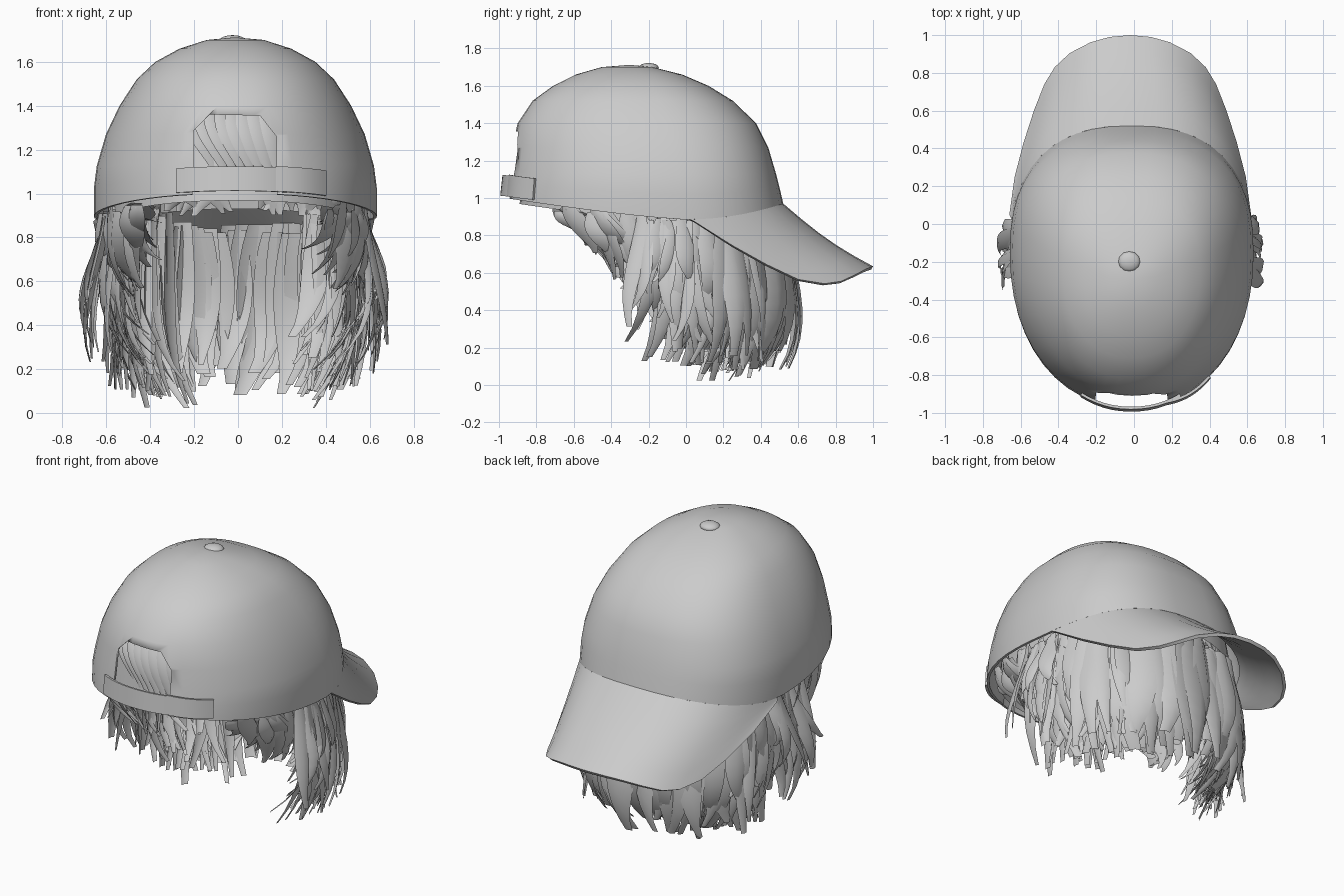
import bpy, bmesh, math, random
from mathutils import Vector

if "Cube" in bpy.data.objects:
    bpy.data.objects.remove(bpy.data.objects["Cube"])
random.seed(4)
R = random.uniform


def material(name, value):
    m = bpy.data.materials.new(name)
    m.use_nodes = True
    col = (value, value, value, 1)
    m.diffuse_color = col
    m.node_tree.nodes["Principled BSDF"].inputs["Base Color"].default_value = col
    return m


GREY = material("plain grey", 0.6)


def finish(name, bm, angle=50, thick=0.0):
    me = bpy.data.meshes.new(name)
    bm.to_mesh(me)
    bm.free()
    ob = bpy.data.objects.new(name, me)
    bpy.context.collection.objects.link(ob)
    me.materials.append(GREY)
    bpy.ops.object.select_all(action='DESELECT')
    bpy.context.view_layer.objects.active = ob
    ob.select_set(True)
    if thick:
        mod = ob.modifiers.new("thickness", 'SOLIDIFY')
        mod.thickness, mod.offset = thick, -1
        bpy.ops.object.modifier_apply(modifier=mod.name)
    bpy.ops.object.shade_smooth_by_angle(angle=math.radians(angle))
    return ob


def grid(bm, rows, closed=False):
    vs = [[bm.verts.new(p) for p in r] for r in rows]
    for a, b in zip(vs, vs[1:]):
        n = len(a)
        for i in range(n if closed else n - 1):
            j = (i + 1) % n
            bm.faces.new((a[i], a[j], b[j], b[i]))
    return vs


# Crown shape: height, front reach, back reach, half width
LEVELS = [(0.93, .52, -.972, .645), (1.04, .5, -.96, .645), (1.13, .48, -.945, .632),
          (1.27, .44, -.93, .59), (1.40, .375, -.90, .528), (1.52, .25, -.82, .45),
          (1.60, .12, -.71, .365), (1.66, -.02, -.59, .255), (1.70, -.18, -.45, .13)]


def rim(y):
    return 0.885 + (0.12 * (-y) ** 1.3 if y < 0 else 0.085 * (y / .52) ** 2)


def crown(deg, level=0, scale=1.0):
    z, yf, yb, w = LEVELS[level]
    c, s = math.cos(math.radians(deg)), math.sin(math.radians(deg))
    mid = yb + (yf - yb) * 0.55
    power = 2 / 2.45 if s > 0 else 2 / 2.15
    x = math.copysign(abs(c) ** power, c) * w * scale - 0.012
    y = mid + math.copysign(abs(s) ** power, s) * (yf - mid if s > 0 else mid - yb) * scale
    z += (rim(y) - LEVELS[0][0]) * (1, .5, .15, 0)[min(level, 3)]
    return Vector((x, y, z))


def dome(name, scale, drop, thick):
    bm = bmesh.new()
    rows = [[crown(a * 7.5, k, scale) - Vector((0, 0, drop)) for a in range(48)]
            for k in range(len(LEVELS))]
    vs = grid(bm, rows, True)
    top = bm.verts.new((-.015, -.3, 1.712 - drop))
    for i in range(48):
        bm.faces.new((vs[-1][i], vs[-1][(i + 1) % 48], top))
    return finish(name, bm, 50, thick)


cap = dome("cap_crown", 1.0, 0, 0.015)

# Rear opening cut out of the crown
bm = bmesh.new()
outline = [(-.21, .85), (.18, .85), (.175, 1.26), (.1, 1.355), (-.13, 1.36), (-.2, 1.29)]
f = bm.faces.new([bm.verts.new((x, -1.3, z)) for x, z in outline])
ext = bmesh.ops.extrude_face_region(bm, geom=[f])["geom"]
bmesh.ops.translate(bm, verts=[v for v in ext if isinstance(v, bmesh.types.BMVert)], vec=(0, .7, 0))
bmesh.ops.recalc_face_normals(bm, faces=bm.faces)
cutter = finish("opening_cutter", bm)
bpy.context.view_layer.objects.active = cap
mod = cap.modifiers.new("opening", 'BOOLEAN')
mod.operation, mod.object, mod.solver = 'DIFFERENCE', cutter, 'EXACT'
bpy.ops.object.modifier_apply(modifier=mod.name)
bpy.data.objects.remove(cutter)
cap.modifiers.new("even_shading", 'WEIGHTED_NORMAL').keep_sharp = True


# Adjuster strap and its overlapping end, hugging the crown at both ends
def strap(name, a0, a1, base, bow, z0, z1):
    rows = []
    for level, z in ((0, z0), (1, z1)):
        row = []
        for i in range(13):
            p = crown(a0 + (a1 - a0) * i / 12, level)
            grow = 1 + base + bow * math.sin(math.pi * i / 12)
            row.append((p.x * grow, p.y * grow, rim(p.y) + z))
        rows.append(row)
    bm = bmesh.new()
    grid(bm, rows)
    finish(name, bm, 40, 0.014)


strap("rear_strap", 247, 292, 0.006, 0.016, .012, .125)
strap("strap_overlap", 285, 308, 0.014, 0.01, .014, .13)

# Brim lofted from the crown rim to an arched outer edge
EDGE = [(0, 1.0, .635), (.11, .99, .632), (.21, .962, .62), (.32, .905, .59), (.4, .83, .555),
        (.455, .74, .542), (.51, .6, .565), (.565, .43, .645), (.612, .25, .745), (.64, .05, .872)]
SIDE = len(EDGE) - 1
outer = [(-x - .02, y, z) for x, y, z in EDGE[:0:-1]] + [(x - .02, y, z) for x, y, z in EDGE]
inner = [crown(169 - 158 * i / (2 * SIDE)) for i in range(2 * SIDE + 1)]
rows = []
for k in range(6):
    t = k / 5
    sag = Vector((0, 0, -0.025 * math.sin(math.pi * t)))
    rows.append([a.lerp(Vector(b), t) + sag * (1 - abs(i - SIDE) / SIDE)
                 for i, (a, b) in enumerate(zip(inner, outer))])
bm = bmesh.new()
grid(bm, [r[::-1] for r in rows[::-1]])
finish("cap_brim", bm, 50, 0.02)

# Top button
bm = bmesh.new()
bmesh.ops.create_uvsphere(bm, u_segments=12, v_segments=8, radius=1)
bmesh.ops.scale(bm, vec=(.06, .055, .026), verts=bm.verts)
bmesh.ops.translate(bm, vec=(-.025, -.2, 1.696), verts=bm.verts)
finish("top_button", bm, 60)

# Hair layer lining the cap
dome("hair_under_cap", 0.9, 0.02, 0)


def lock(bm, pts, width, side, out, taper=0.3):
    """One curved ribbon along a cubic path with a cupped cross-section."""
    a, b, c, d = pts
    rows = []
    for k in range(10):
        t = k / 9
        u = 1 - t
        p = a * u**3 + b * 3 * u * u * t + c * 3 * u * t * t + d * t**3
        w = width * (0.55 + 0.45 * math.sin(math.pi * min(1, t * 1.1))) * (1 - (1 - taper) * t**4)
        rows.append([p - side * w / 2, p + out * w * .18, p + side * w / 2])
    grid(bm, rows)


def hang(bm, deg, low, width, bulge, tuck, scale=.93, drift=0.0, twist=.5, wave=.1, drop=0.0):
    """Hang one wavy lock from the rim at an angle round the head."""
    root = crown(deg, 0, scale) + Vector((0, 0, R(-.03, .03) - drop))
    out = Vector((math.cos(math.radians(deg)), math.sin(math.radians(deg)), 0))
    side = Vector((-out.y, out.x, 0))
    tw, sway = R(-twist, twist), R(-wave, wave)
    low = max(low, .015)
    tip = Vector((root.x, root.y, low)) + out * tuck + side * sway + Vector((0, drift, 0))
    fall = root.z - low
    b = root + out * bulge * .2 + side * sway * .4 + Vector((0, drift * .1, -fall * .35))
    c = tip + out * (bulge * 1.3 - tuck) - side * sway * 1.2 + Vector((0, -drift * .1, fall * .3))
    lock(bm, (root, b, c, tip), width, side * math.cos(tw) + out * math.sin(tw),
         out * math.cos(tw) - side * math.sin(tw), R(.3, .65))


# Broad fringe locks, rooted under the brim
bm = bmesh.new()
for i in range(40):
    deg = 45 + 90 * (i + R(-.4, .4)) / 39
    mid = 1 - abs(deg - 90) / 48
    hang(bm, deg, R(.07, .24), R(.12, .21), R(.03, .13), R(-.1, .04),
         .87 + .16 * mid + R(-.04, .0), 0, .35, .1, .05 + .09 * mid)
finish("fringe_hair", bm, 70)

# Side locks, more tousled, with short nape locks behind them
for sign, name in ((1, "left"), (-1, "right")):
    def turn(d):
        return d if sign > 0 else 180 - d
    bm = bmesh.new()
    for i in range(62):
        d = R(1, 52)
        low = .1 + .28 * R(0, 1) ** 1.5 + max(0, 12 - d) * .01
        hang(bm, turn(d), low, R(.08, .14), R(.0, .12), R(-.14, .07), R(.78, .9), R(-.12, .08), .5, .13)
    for i in range(14):
        d = R(30, 60)
        hang(bm, turn(d), R(.02, .12), R(.08, .13), R(.0, .12), R(-.16, .0), R(.8, .88), R(-.05, .05), .5)
    # Curls flicking outward and back
    for i in range(14):
        hang(bm, turn(R(-6, 12)), R(.2, .6), R(.07, .11), R(.05, .12), R(.02, .1), .92, R(-.14, .04), .6, .12)
    finish(name + "_side_hair", bm, 70)
    bm = bmesh.new()
    for i in range(36):
        d = R(-44, 4)
        low = .53 + .013 * max(0, -d - 24) + .2 * R(0, 1) ** 1.5
        hang(bm, turn(d), low, R(.08, .15), R(-.03, .03), R(-.13, -.02), R(.85, .94), R(.06, .22), .6)
    finish(name + "_nape_hair", bm, 70)

# Combed locks behind the rear opening
bm = bmesh.new()
for i in range(8):
    x = -.19 + .05 * i
    top = Vector((x - .04, -.81 + x * x, 1.40))
    end = Vector((x * .8 + .06, -.885 + x * x, 1.08))
    lock(bm, (top, top + Vector((0, -.08, -.1)), end + Vector((-.04, -.01, .12)), end),
         .085, Vector((1, .3, 0)), Vector((0, -1, 0)), .7)
finish("hair_in_opening", bm, 70)

# Loose locks filling the underside of the lining
bm = bmesh.new()
for i in range(60):
    d = R(-40, 220)
    a, b = crown(d, 1, R(.8, .88)), crown(d + R(-14, 14), 0, R(.8, .88))
    b.z -= R(0, .04)
    mid = a.lerp(b, .5)
    out = Vector((math.cos(math.radians(d)), math.sin(math.radians(d)), 0))
    lock(bm, (a, a.lerp(mid, .6), mid, b), R(.07, .13), Vector((-out.y, out.x, 0)), -out, .4)
finish("inner_hair", bm, 70)
